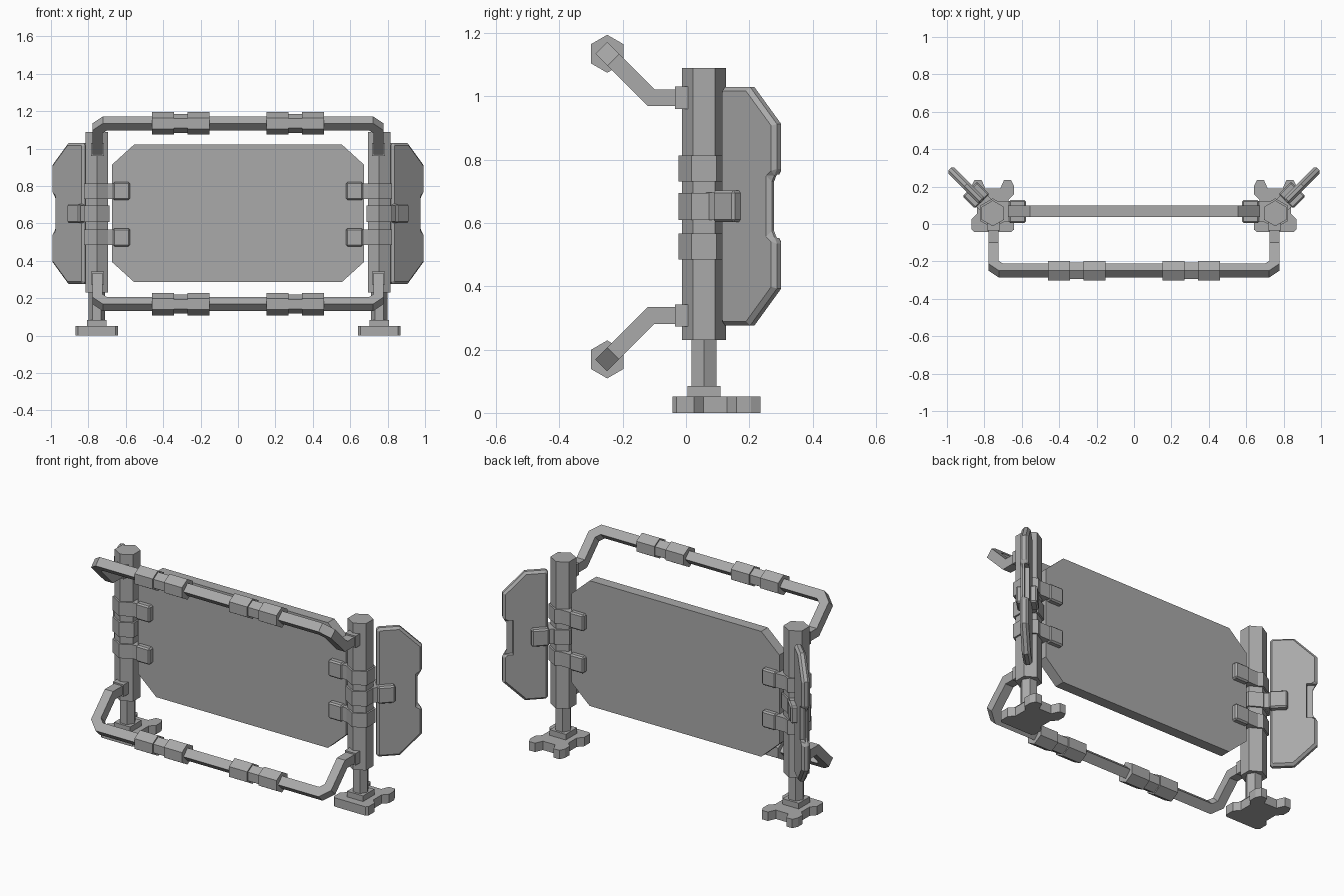
import bpy, bmesh, math
from mathutils import Vector, Matrix

if "Cube" in bpy.data.objects:
    bpy.data.objects.remove(bpy.data.objects["Cube"])

GREY = (0.40, 0.40, 0.40, 1)
metal = bpy.data.materials.new("grey_metal")
metal.use_nodes = True
metal.diffuse_color = GREY
metal.node_tree.nodes["Principled BSDF"].inputs["Base Color"].default_value = GREY

POST = Vector((0.755, 0.057, 0))
MID = 0.652  # height about which the rails and clips are symmetrical


def finish(bm, name, bevel=0, mirror=True):
    """Turn a bmesh into an object, bevelled and mirrored to the other side."""
    bmesh.ops.recalc_face_normals(bm, faces=bm.faces)
    mesh = bpy.data.meshes.new(name)
    bm.to_mesh(mesh)
    bm.free()
    mesh.materials.append(metal)
    obj = bpy.data.objects.new(name, mesh)
    bpy.context.collection.objects.link(obj)
    if bevel:
        mod = obj.modifiers.new("bevel", 'BEVEL')
        mod.width, mod.segments, mod.limit_method = bevel, 1, 'ANGLE'
        mod.angle_limit = math.radians(50)
    if mirror:
        obj.modifiers.new("mirror", 'MIRROR')
    return obj


def extrude(bm, points, vector):
    """Closed prism from an outline."""
    face = bm.faces.new([bm.verts.new(p) for p in points])
    new = bmesh.ops.extrude_face_region(bm, geom=[face], use_keep_orig=True)["geom"]
    bmesh.ops.translate(bm, vec=vector, verts=[g for g in new if isinstance(g, bmesh.types.BMVert)])


def box(bm, lo, hi, matrix=Matrix()):
    lo, hi = Vector(lo), Vector(hi)
    verts = bmesh.ops.create_cube(bm, size=1)["verts"]
    for v in verts:
        v.co = matrix @ (Vector([v.co[i] * (hi - lo)[i] for i in range(3)]) + (lo + hi) / 2)


def hexagon(radius, start):
    return [(radius * math.cos(start + i * math.pi / 3), radius * math.sin(start + i * math.pi / 3))
            for i in range(6)]


def post_hex(bm, radius, z0, z1, start=math.pi / 2):
    extrude(bm, [POST + Vector((x, y, z0)) for x, y in hexagon(radius, start)], (0, 0, z1 - z0))


# Posts with narrower legs
bm = bmesh.new()
post_hex(bm, 0.069, 0.23, 1.09)
finish(bm, "posts")
bm = bmesh.new()
post_hex(bm, 0.045, 0.04, 0.24, 0)
finish(bm, "legs")
bm = bmesh.new()
box(bm, POST + Vector((-0.052, -0.052, 0.04)), POST + Vector((0.052, 0.052, 0.085)))
finish(bm, "leg_collars")

# Notched feet
half = [(0.1, -0.042), (0.113, -0.03), (0.113, 0.025), (0.085, 0.055), (0.085, 0.13),
        (0.113, 0.16), (0.113, 0.205), (0.098, 0.235), (0.06, 0.235), (0.04, 0.19)]
outline = half + [(-x, y) for x, y in reversed(half)]
bm = bmesh.new()
extrude(bm, [(POST.x + x, y, 0) for x, y in outline], (0, 0, 0.052))
finish(bm, "feet")

# Main panel with cut corners
bm = bmesh.new()
corners = [(0.674, 0.26), (0.556, 0.367)]
outline = [(x, z) for x, z in corners] + [(-x, z) for x, z in corners[::-1]]
outline += [(-x, -z) for x, z in corners] + [(x, -z) for x, z in corners[::-1]]
extrude(bm, [(x, 0.037, 0.654 + z) for x, z in outline], (0, 0.061, 0))
finish(bm, "main_panel", mirror=False)

# Clips joining the main panel to the posts
for name, z in (("upper_panel_clips", MID + 0.121), ("lower_panel_clips", MID - 0.126)):
    bm = bmesh.new()
    post_hex(bm, 0.08, z - 0.041, z + 0.041)
    finish(bm, name + "_collar")
    bm = bmesh.new()
    box(bm, (0.64, 0.012, z - 0.041), (0.755, 0.122, z + 0.041))
    finish(bm, name + "_arm")
    bm = bmesh.new()
    box(bm, (0.578, 0.005, z - 0.048), (0.668, 0.128, z + 0.048))
    finish(bm, name + "_jaw", 0.008)

# Side wings, angled outward; local axes: along the wing, toward its rear, up
turn = Matrix.Translation((0.811, 0.121, 0.653)) @ Matrix.Rotation(math.pi / 4, 4, 'Z')
upper = [(0.245, 0.105), (0.245, 0.26), (0.125, 0.377), (0.012, 0.377), (0, 0.365)]
notch = [(0.222, 0.09)]
outline = notch + upper
outline += [(x, -z) for x, z in reversed(outline)]
bm = bmesh.new()
extrude(bm, [turn @ Vector((x, -0.0225, z)) for x, z in outline],
        turn.to_3x3() @ Vector((0, 0.045, 0)))
wing = finish(bm, "side_wings", 0.013, mirror=False)

# Hand-hold recess on the rear of each wing
bm = bmesh.new()
box(bm, (0.19, 0.0, -0.1), (0.3, 0.06, 0.1), turn)
cutter = finish(bm, "recess_cutter", mirror=False)
cutter.hide_render = True
cutter.hide_set(True)
cut = wing.modifiers.new("recess", 'BOOLEAN')
cut.operation, cut.object, cut.solver = 'DIFFERENCE', cutter, 'EXACT'
bpy.context.view_layer.update()
baked = bpy.data.meshes.new_from_object(wing.evaluated_get(bpy.context.evaluated_depsgraph_get()))
wing.modifiers.clear()
wing.data = baked
wing.modifiers.new("mirror", 'MIRROR')
bpy.data.objects.remove(cutter)

# Clips joining the wings to the posts
bm = bmesh.new()
post_hex(bm, 0.08, MID - 0.043, MID + 0.043)
finish(bm, "wing_clip_collars")
bm = bmesh.new()
box(bm, (-0.07, -0.043, -0.043), (0.04, 0.043, 0.043), turn)
finish(bm, "wing_clip_arms")
bm = bmesh.new()
box(bm, (0.0, -0.055, -0.05), (0.095, 0.055, 0.05), turn)
finish(bm, "wing_clip_jaws", 0.008)


def sweep(bm, path, section):
    """Square bar along a path with mitred corners."""
    path = [Vector(p) for p in path]
    ring = [path[0] + Vector(s) for s in section]
    rings = [ring]
    for i in range(1, len(path)):
        t_in = (path[i] - path[i - 1]).normalized()
        t_out = (path[i + 1] - path[i]).normalized() if i + 1 < len(path) else t_in
        normal = (t_in + t_out).normalized()
        ring = [p + t_in * ((path[i] - p).dot(normal) / t_in.dot(normal)) for p in ring]
        rings.append(ring)
    rings = [[bm.verts.new(p) for p in r] for r in rings]
    for a, b in zip(rings, rings[1:]):
        for k in range(4):
            bm.faces.new((a[k], a[k - 1], b[k - 1], b[k]))
    bm.faces.new(rings[0])
    bm.faces.new(rings[-1])


# Handrails above and below, with brackets and hexagonal grips
for name, s in (("upper", 1), ("lower", -1)):
    arm_z, rail_z = MID + s * 0.344, MID + s * 0.483
    end = [(0.752, 0.0, arm_z), (0.752, -0.11, arm_z),
           (0.752, -0.222, rail_z - s * 0.027), (0.712, -0.249, rail_z)]
    # Keep the bend in the plane of the sloping arm
    end[2] = (0.752, -0.222, arm_z + s * 0.112)
    path = end + [(-x, y, z) for x, y, z in reversed(end)]
    w = 0.0265
    bm = bmesh.new()
    sweep(bm, path, [(-w, 0, -w), (w, 0, -w), (w, 0, w), (-w, 0, w)])
    finish(bm, name + "_rail", mirror=False)

    bm = bmesh.new()
    box(bm, (0.717, -0.035, arm_z - 0.035), (0.787, 0.02, arm_z + 0.035))
    finish(bm, name + "_rail_brackets")

    for part, x0, x1, r in (("inner_grips", 0.153, 0.27, 0.06), ("outer_grips", 0.343, 0.46, 0.06),
                            ("grip_sleeves", 0.26, 0.35, 0.051)):
        bm = bmesh.new()
        extrude(bm, [(x0, -0.249 + a, rail_z + b) for a, b in hexagon(r, math.pi / 2)], (x1 - x0, 0, 0))
        finish(bm, name + "_" + part)
